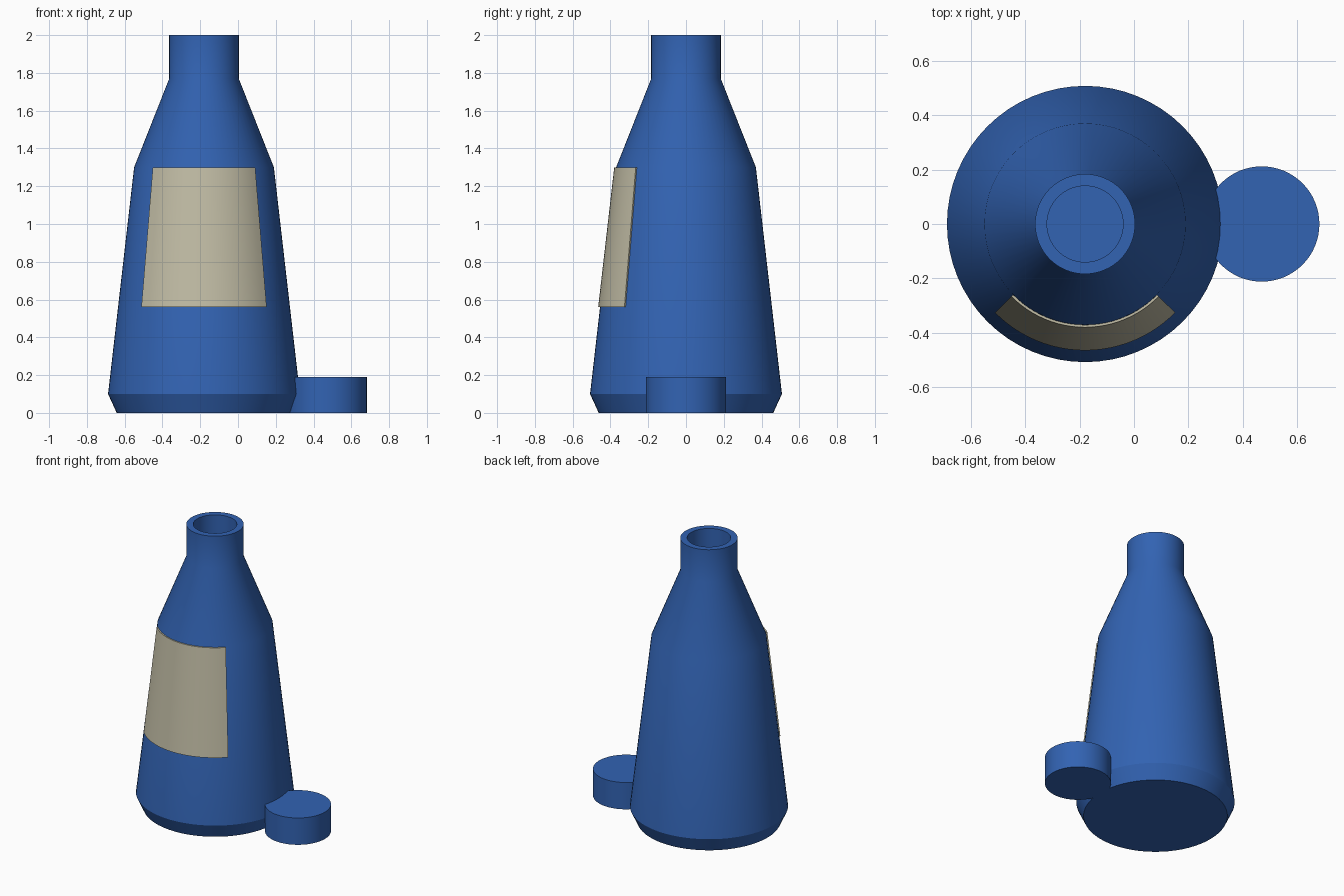
import bpy
import bmesh
from math import cos, sin, pi, radians

cube = bpy.data.objects.get("Cube")
if cube:
    bpy.data.objects.remove(cube, do_unlink=True)

BOTTLE_X, CAP_X = -0.18, 0.47
SEGMENTS = 64


def make_material(name, colour):
    mat = bpy.data.materials.new(name)
    mat.use_nodes = True
    mat.diffuse_color = colour
    mat.node_tree.nodes["Principled BSDF"].inputs["Base Color"].default_value = colour
    return mat


def finish(name, bm, mat, x):
    """Turn a bmesh into a smooth shaded object with sharp rims."""
    bmesh.ops.recalc_face_normals(bm, faces=bm.faces)
    mesh = bpy.data.meshes.new(name)
    bm.to_mesh(mesh)
    bm.free()
    mesh.materials.append(mat)
    obj = bpy.data.objects.new(name, mesh)
    obj.location.x = x
    bpy.context.collection.objects.link(obj)
    bpy.ops.object.select_all(action="DESELECT")
    obj.select_set(True)
    bpy.context.view_layer.objects.active = obj
    bpy.ops.object.shade_smooth_by_angle(angle=radians(30))
    return obj


def lathe(name, profile, mat, x):
    """Revolve (radius, height) points and close both ends."""
    bm = bmesh.new()
    rings = [[bm.verts.new((r * cos(2 * pi * i / SEGMENTS), r * sin(2 * pi * i / SEGMENTS), z))
              for i in range(SEGMENTS)] for r, z in profile]
    for low, high in zip(rings, rings[1:]):
        for i in range(SEGMENTS):
            j = (i + 1) % SEGMENTS
            bm.faces.new((low[i], low[j], high[j], high[i]))
    bm.faces.new(rings[0])
    bm.faces.new(rings[-1])
    return finish(name, bm, mat, x)


def curved_plate(name, section, half_angle, steps, mat, x):
    """Sweep a closed (radius, height) section around the front."""
    bm = bmesh.new()
    slices = []
    for i in range(steps + 1):
        a = -pi / 2 + half_angle * (2 * i / steps - 1)
        slices.append([bm.verts.new((r * cos(a), r * sin(a), z)) for r, z in section])
    count = len(section)
    for a, b in zip(slices, slices[1:]):
        for k in range(count):
            n = (k + 1) % count
            bm.faces.new((a[k], a[n], b[n], b[k]))
    bm.faces.new(slices[0])
    bm.faces.new(slices[-1])
    return finish(name, bm, mat, x)


blue = make_material("bottle blue", (0.032, 0.125, 0.45, 1))
cream = make_material("label cream", (0.54, 0.51, 0.38, 1))

# Bottle with chamfered foot, tapered body, shoulder and open neck
lathe("bottle", [(0.462, 0), (0.508, 0.1), (0.37, 1.3), (0.184, 1.77), (0.184, 2.0),
                 (0.14, 2.0), (0.14, 1.77)], blue, BOTTLE_X)

# Cap resting on the ground beside the bottle
lathe("cap", [(0.212, 0), (0.212, 0.19)], blue, CAP_X)

# Label wrapped around the front of the body
curved_plate("label", [(0.456, 0.56), (0.465, 0.56), (0.38, 1.3), (0.371, 1.3)],
             radians(45.5), 24, cream, BOTTLE_X)
